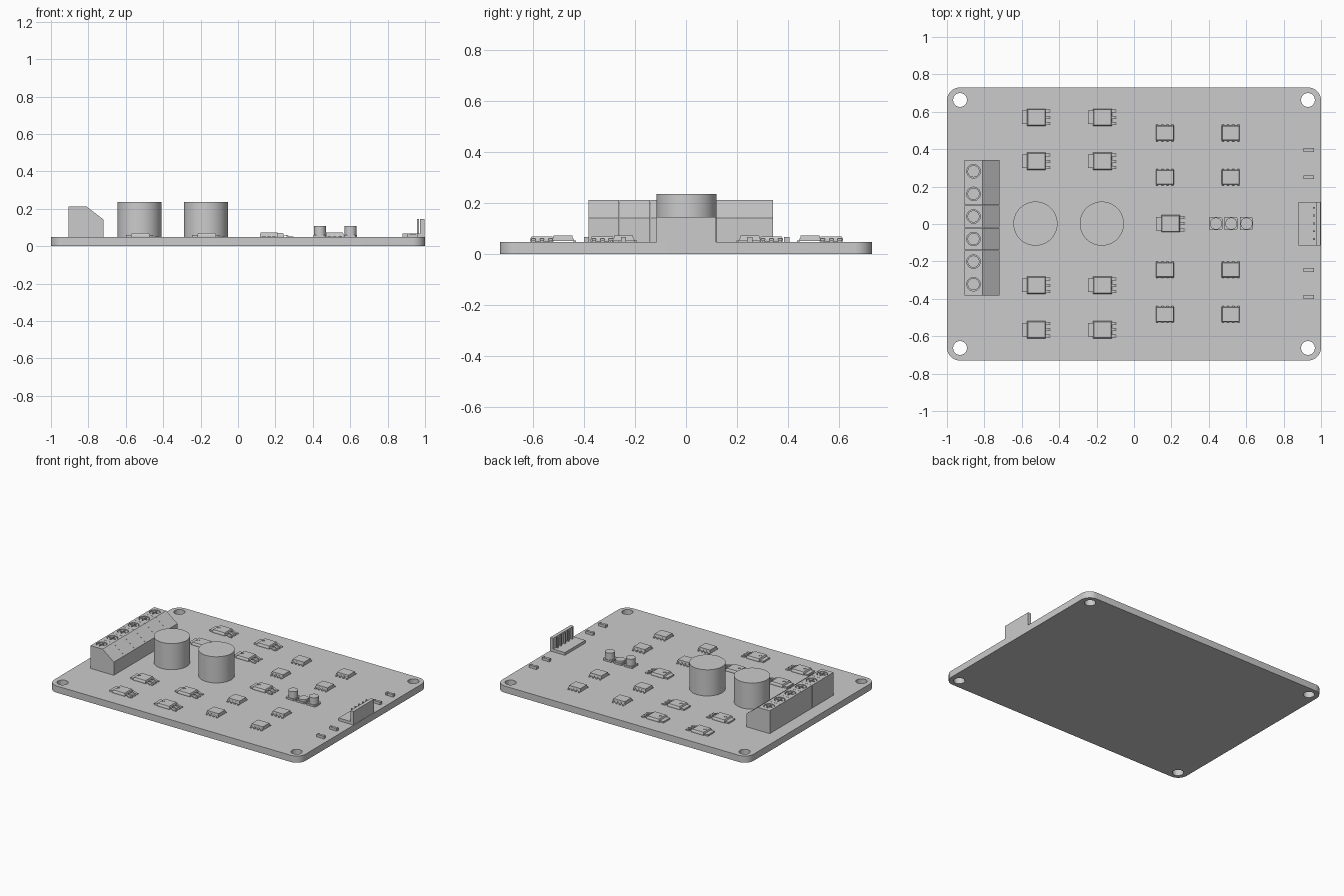
import bpy, bmesh
from math import sin, cos, pi, radians
from mathutils import Matrix

if "Cube" in bpy.data.objects:
    bpy.data.objects.remove(bpy.data.objects["Cube"])

T = 0.048  # board top


def finish(name, bm, loc=(0, 0, 0), smooth=False):
    bmesh.ops.recalc_face_normals(bm, faces=bm.faces)
    me = bpy.data.meshes.new(name)
    bm.to_mesh(me)
    bm.free()
    ob = bpy.data.objects.new(name, me)
    bpy.context.collection.objects.link(ob)
    ob.location = loc
    if smooth:
        smooth_shade(ob)
    return ob


def smooth_shade(ob):
    bpy.ops.object.select_all(action='DESELECT')
    ob.select_set(True)
    bpy.context.view_layer.objects.active = ob
    bpy.ops.object.shade_smooth_by_angle(angle=radians(35))


def prism(bm, pts, axis, a, b):
    """Extrude a 2D outline along an axis from a to b."""
    put = {'x': lambda u, v, w: (w, u, v), 'y': lambda u, v, w: (u, w, v),
           'z': lambda u, v, w: (u, v, w)}[axis]
    lo = [bm.verts.new(put(u, v, a)) for u, v in pts]
    hi = [bm.verts.new(put(u, v, b)) for u, v in pts]
    bm.faces.new(lo)
    bm.faces.new(hi)
    n = len(pts)
    for i in range(n):
        j = (i + 1) % n
        bm.faces.new((lo[i], lo[j], hi[j], hi[i]))


def box(bm, x0, x1, y0, y1, z0, z1, taper=0.0):
    lo = [(x0, y0), (x1, y0), (x1, y1), (x0, y1)]
    t = taper
    hi = [(x0 + t, y0 + t), (x1 - t, y0 + t), (x1 - t, y1 - t), (x0 + t, y1 - t)]
    vl = [bm.verts.new((*p, z0)) for p in lo]
    vh = [bm.verts.new((*p, z1)) for p in hi]
    bm.faces.new(vl)
    bm.faces.new(vh)
    for i in range(4):
        j = (i + 1) % 4
        bm.faces.new((vl[i], vl[j], vh[j], vh[i]))


def cyl(bm, x, y, r, z0, z1, n=32):
    prism(bm, [(x + r * cos(2 * pi * i / n), y + r * sin(2 * pi * i / n))
               for i in range(n)], 'z', z0, z1)


def cut(ob, bm):
    """Subtract a temporary cutter mesh from an object."""
    c = finish("cutter", bm, ob.location)
    c.hide_render = True
    m = ob.modifiers.new("cut", 'BOOLEAN')
    m.operation, m.object, m.solver = 'DIFFERENCE', c, 'EXACT'
    dg = bpy.context.evaluated_depsgraph_get()
    me = bpy.data.meshes.new_from_object(ob.evaluated_get(dg))
    ob.modifiers.clear()
    ob.data = me
    bpy.data.objects.remove(c)


def repeat(ob, places):
    ob.location = (*places[0], 0)
    for p in places[1:]:
        o = ob.copy()
        o.location = (*p, 0)
        bpy.context.collection.objects.link(o)


# circuit board with rounded corners and mounting holes
bm = bmesh.new()
R = 0.07
outline = [(cx + R * cos(a), cy + R * sin(a))
           for cx, cy, s in ((1 - R, .73 - R, 0), (R - 1, .73 - R, 1), (R - 1, R - .73, 2), (1 - R, R - .73, 3))
           for a in [(s + k / 8) * pi / 2 for k in range(9)]]
prism(bm, outline, 'z', 0, T)
board = finish("circuit_board", bm)
bm = bmesh.new()
for x in (-.93, .93):
    for y in (-.663, .663):
        cyl(bm, x, y, 0.037, -.1, .2)
cut(board, bm)
smooth_shade(board)

# screw terminal cells along the left edge
bm = bmesh.new()
prism(bm, [(-.905, T), (-.72, T), (-.72, .143), (-.81, .212), (-.905, .212)], 'y', -.0598, .0598)
cell = finish("terminal_cell", bm)
bm = bmesh.new()
cyl(bm, -.858, 0, .036, .195, .3)
cut(cell, bm)
bm = bmesh.new()
cyl(bm, -.858, 0, .032, .194, .209)
screw = finish("terminal_screw", bm)
bm = bmesh.new()
a, b = .026, .005
cross = [(a, -b), (a, b), (b, b), (b, a), (-b, a), (-b, b), (-a, b), (-a, -b),
         (-b, -b), (-b, -a), (b, -a), (b, -b)]
prism(bm, [(u - .858, v) for u, v in cross], 'z', .201, .3)
cut(screw, bm)
rows = [(0, -.02 + (i - 2.5) * .1207) for i in range(6)]
repeat(cell, rows)
repeat(screw, rows)

# large round capacitors
bm = bmesh.new()
cyl(bm, 0, 0, .118, T, .236, 48)
rim = [e for e in bm.edges if all(v.co.z > .2 for v in e.verts)]
bmesh.ops.bevel(bm, geom=rim, offset=.02, segments=4, profile=.5, affect='EDGES')
repeat(finish("large_capacitor", bm, smooth=True), [(-.527, .002), (-.172, .002)])


def lead(x0, x1, zt):
    """Bent lead side profile from body to foot."""
    d = x1 - x0
    return [(x0, zt), (x0 + .35 * d, zt), (x0 + .6 * d, T + .005), (x1, T + .005), (x1, T),
            (x0 + .5 * d, T), (x0 + .25 * d, zt - .005), (x0, zt - .005)]


# power transistors: body with dimple, heat tab and three leads
bm = bmesh.new()
box(bm, -.06, .04, -.046, .046, T + .002, .058)
box(bm, -.06, .04, -.046, .046, .058, .07, .005)
bmesh.ops.remove_doubles(bm, verts=bm.verts, dist=1e-5)
inner = [f for f in bm.faces if all(abs(v.co.z - .058) < 1e-5 for v in f.verts)]
bmesh.ops.delete(bm, geom=inner, context='FACES_ONLY')
body = finish("transistor_body", bm)
bm = bmesh.new()
cyl(bm, -.038, 0, .011, .067, .2, 20)
cut(body, bm)
bm = bmesh.new()
box(bm, -.0875, -.05, -.036, .036, T, .059)
for y in (-.033, 0, .033):
    prism(bm, lead(.036, .0895, .061), 'y', y - .008, y + .008)
metal = finish("transistor_tab_and_leads", bm)
spots = [(x, y) for x in (-.512, -.158) for y in (.57, .335, -.328, -.565)] + [(.206, .002)]
repeat(body, spots)
repeat(metal, spots)

# eight-pin chips
bm = bmesh.new()
box(bm, -.048, .048, -.04, .04, T + .003, .073, .003)
chip = finish("chip_body", bm)
bm = bmesh.new()
for x in (-.041, -.0137, .0137, .041):
    for s in (-1, 1):
        prism(bm, [(s * u, v) for u, v in lead(.034, .052, .062)], 'x', x - .0055, x + .0055)
pins = finish("chip_pins", bm)
spots = [(x, y) for x in (.165, .517) for y in (.487, .25, -.245, -.483)]
repeat(chip, spots)
repeat(pins, spots)

# row of small can capacitors on square bases
for x, top in ((.438, .108), (.520, .073), (.602, .108)):
    bm = bmesh.new()
    h, c = .035, .008
    prism(bm, [(-h, -h), (h - c, -h), (h, c - h), (h, h - c), (h - c, h), (-h, h)], 'z', T, .06)
    finish("small_capacitor_base", bm, (x, .002, 0))
    bm = bmesh.new()
    cyl(bm, 0, 0, .032, .058, top)
    finish("small_capacitor_can", bm, (x, .002, 0), True)

# edge connector: base, upright wall and pins
bm = bmesh.new()
box(bm, .88, .998, -.115, .118, T, .068)
box(bm, .973, .998, -.115, .118, .06, .145)
finish("connector_housing", bm)
bm = bmesh.new()
for i in range(5):
    y = .003 + (i - 2) * .042
    box(bm, .957, .967, y - .005, y + .005, .06, .145)
finish("connector_pins", bm)

# small surface-mount resistors near the right edge
bm = bmesh.new()
box(bm, -.02, .02, -.0095, .0095, T, .066)
for s in (-1, 1):
    x0, x1 = sorted((s * .017, s * .029))
    box(bm, x0, x1, -.0105, .0105, T, .068)
repeat(finish("small_resistor", bm), [(.934, y) for y in (.395, .25, -.245, -.39)])
